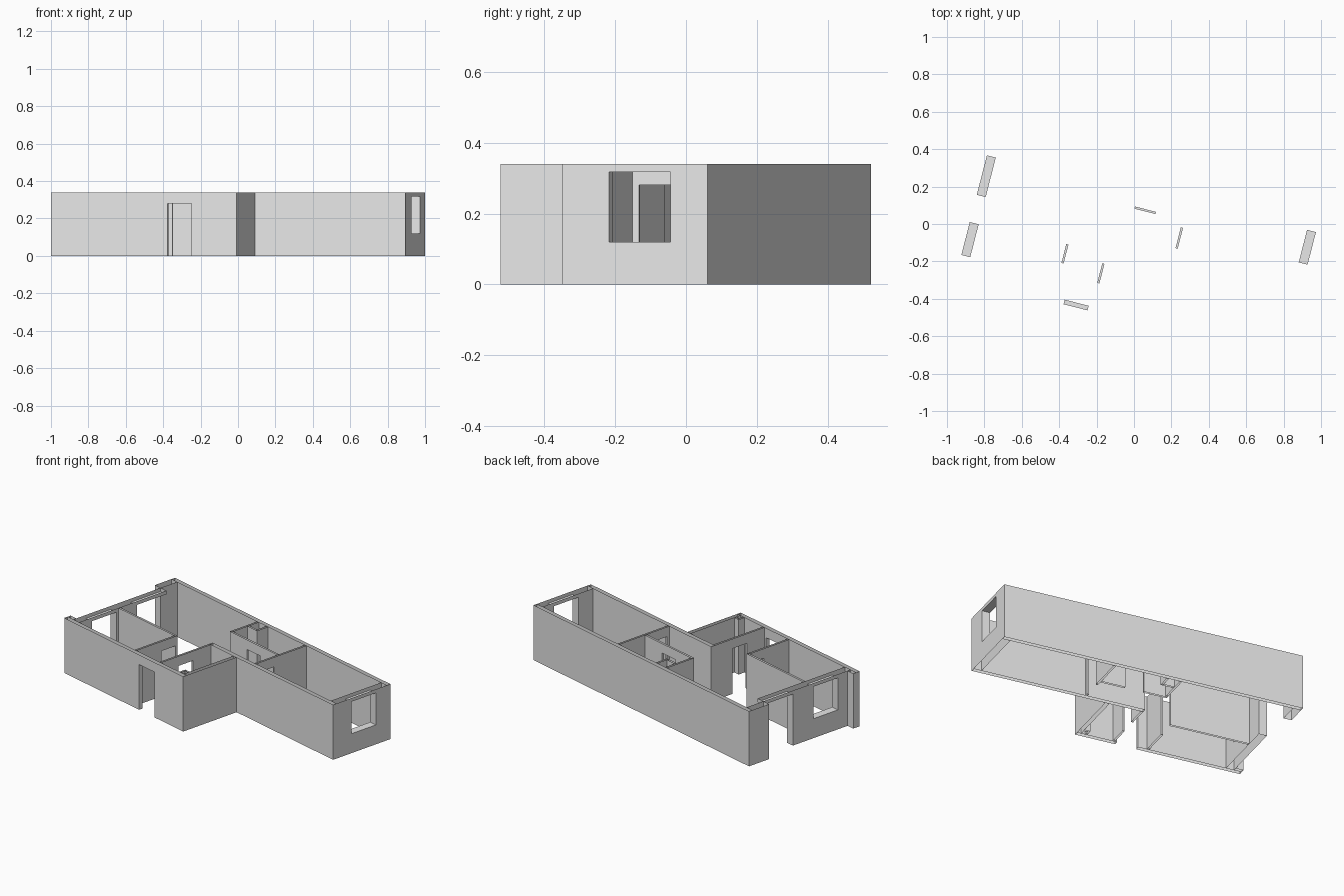
import bpy
import bmesh
import math
from mathutils import Vector

if "Cube" in bpy.data.objects:
    bpy.data.objects.remove(bpy.data.objects["Cube"], do_unlink=True)

HEIGHT = 0.34
DOOR_TOP = 0.28
SILL = 0.12
WINDOW_TOP = 0.318
TURN = math.radians(-14.4)

plaster = bpy.data.materials.new("plain_grey")
plaster.use_nodes = True
plaster.diffuse_color = (0.8, 0.8, 0.8, 1)
plaster.node_tree.nodes["Principled BSDF"].inputs["Base Color"].default_value = (0.8, 0.8, 0.8, 1)


def wall(name, x0, x1, y0, y1, openings=()):
    """Hollow wall without caps; each opening is (start, end, bottom, top)."""
    bm = bmesh.new()
    along_x = (x1 - x0) > (y1 - y0)
    start, end, side0, side1 = (x0, x1, y0, y1) if along_x else (y0, y1, x0, x1)

    def place(t, n, z):
        return Vector((t, n, z) if along_x else (n, t, z))

    def quad(corners, facing):
        points = [place(*c) for c in corners]
        normal = (points[1] - points[0]).cross(points[2] - points[1])
        if normal.dot(place(*facing)) < 0:
            points.reverse()
        bm.faces.new([bm.verts.new(p) for p in points])

    def panel(t0, t1, z0, z1):
        if t1 - t0 < 1e-5 or z1 - z0 < 1e-5:
            return
        for n, d in ((side0, -1), (side1, 1)):
            quad([(t0, n, z0), (t1, n, z0), (t1, n, z1), (t0, n, z1)], (0, d, 0))

    def jamb(t, z0, z1, d):
        if z1 - z0 > 1e-5:
            quad([(t, side0, z0), (t, side1, z0), (t, side1, z1), (t, side0, z1)], (d, 0, 0))

    def shelf(t0, t1, z, d):
        quad([(t0, side0, z), (t1, side0, z), (t1, side1, z), (t0, side1, z)], (0, 0, d))

    cursor = start
    for t0, t1, z0, z1 in sorted(openings):
        panel(cursor, t0, 0, HEIGHT)
        panel(t0, t1, 0, z0)
        panel(t0, t1, z1, HEIGHT)
        jamb(t0, z0, z1, 1)
        if t1 < end:
            jamb(t1, z0, z1, -1)
        shelf(t0, t1, z1, -1)
        if z0 > 0:
            shelf(t0, t1, z0, 1)
        cursor = t1
    panel(cursor, end, 0, HEIGHT)
    jamb(start, 0, HEIGHT, -1)
    jamb(end, 0 if cursor < end else WINDOW_TOP, HEIGHT, 1)

    bmesh.ops.remove_doubles(bm, verts=bm.verts, dist=1e-5)
    mesh = bpy.data.meshes.new(name)
    bm.to_mesh(mesh)
    bm.free()
    mesh.materials.append(plaster)
    obj = bpy.data.objects.new(name, mesh)
    obj.rotation_euler.z = TURN
    bpy.context.collection.objects.link(obj)


# Outline of the house
LEFT, RIGHT = -0.902, 0.953
FRONT, BACK, STEP = -0.509, 0.308, -0.115
PORCH = 0.122      # right side of the projecting front part
THIN, THICK, INNER = 0.025, 0.049, 0.012
inside_front, inside_back, hall_front = FRONT + THIN, BACK - THIN, STEP + THIN
left_face = LEFT + THICK

# Outer walls
wall("back_wall", LEFT, RIGHT, inside_back, BACK)
wall("front_wall", LEFT, PORCH, FRONT, inside_front, [(-0.258, -0.126, 0, DOOR_TOP)])
wall("right_wall", RIGHT - THICK, RIGHT, hall_front, inside_back,
     [(0.02, 0.2, SILL, WINDOW_TOP)])
wall("porch_side_wall", PORCH - THIN, PORCH, inside_front, STEP)
wall("step_wall", -0.112, RIGHT, STEP, hall_front)

# Set-back left wall with a window and a wide doorway, between two end piers
wall("left_wall", left_face, left_face + THICK, inside_front, 0.16,
     [(-0.39, -0.208, SILL, WINDOW_TOP), (-0.058, 0.16, 0, WINDOW_TOP)])
wall("back_left_pier", LEFT, left_face, 0.16, inside_back)
wall("front_left_pier", LEFT, left_face, inside_front, -0.462)

# Room partitions
wall("bedroom_partition", left_face + THICK, -0.312, -0.192, -0.18)
wall("entry_left_partition", -0.324, -0.312, inside_front, -0.192,
     [(-0.298, -0.194, 0, DOOR_TOP)])
wall("entry_right_partition", -0.112, -0.1, inside_front, STEP,
     [(-0.354, -0.246, 0, DOOR_TOP)])
wall("bathroom_front_partition", -0.163, 0.247, 0.08, 0.092,
     [(-0.018, 0.098, 0, DOOR_TOP)])
wall("bathroom_left_partition", -0.163, -0.151, 0.092, inside_back)
wall("right_room_partition", 0.247, 0.259, hall_front, inside_back,
     [(-0.07, 0.045, 0, DOOR_TOP)])

# Service ducts in the corners
wall("bathroom_duct_side", -0.082, -0.07, 0.2, inside_back)
wall("bathroom_duct_front", -0.151, -0.082, 0.2, 0.2 + INNER)
wall("porch_duct_side", 0.06, 0.072, inside_front, -0.44)
wall("porch_duct_back", 0.072, PORCH - THIN, -0.452, -0.44)
